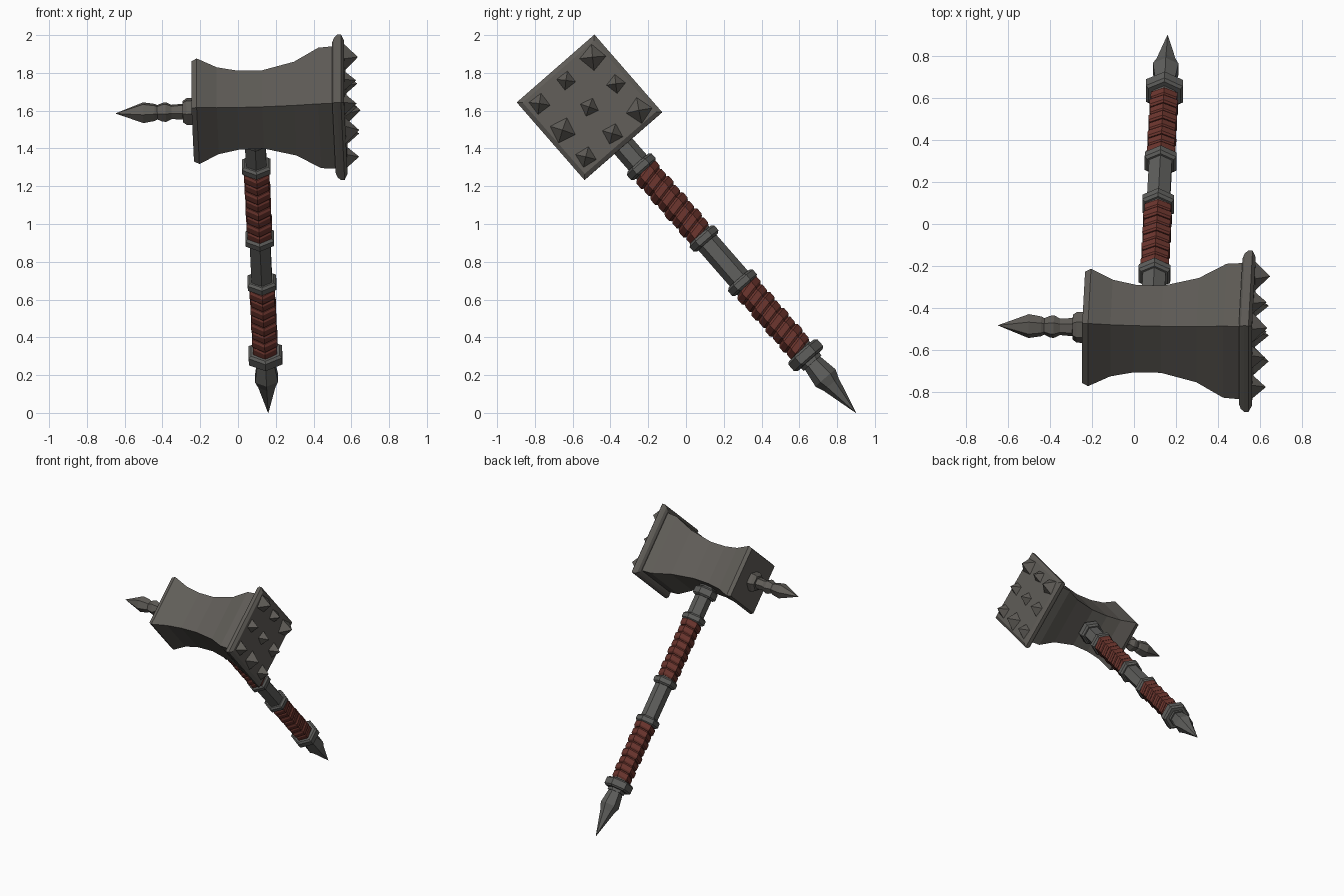
import bpy, bmesh, math, random
from mathutils import Vector, Matrix

if "Cube" in bpy.data.objects:
    bpy.data.objects.remove(bpy.data.objects["Cube"])

random.seed(4)

def material(name, col):
    m = bpy.data.materials.new(name)
    m.diffuse_color = (*col, 1)
    m.use_nodes = True
    m.node_tree.nodes["Principled BSDF"].inputs["Base Color"].default_value = m.diffuse_color
    return m

STEEL = material("warm dark steel", (0.118, 0.110, 0.098))
IRON = material("cool dark iron", (0.112, 0.112, 0.106))
LEATHER = material("red leather", (0.150, 0.036, 0.027))

# Hammer frame: origin in the head, local z up the handle, local x along the head
tip = Vector((0.16, 0.90, 0.0))
centre = Vector((0.083, -0.50, 1.605))
ez = (centre - tip).normalized()
ex = (Vector((1, 0, 0)) - ez * ez.x).normalized()
ey = ez.cross(ex)
L = (centre - tip).length
FRAME = Matrix.Translation(centre) @ Matrix((ex, ey, ez)).transposed().to_4x4()

def finish(name, bm, mat):
    bmesh.ops.recalc_face_normals(bm, faces=bm.faces)
    me = bpy.data.meshes.new(name)
    bm.to_mesh(me)
    bm.free()
    me.materials.append(mat)
    ob = bpy.data.objects.new(name, me)
    ob.matrix_world = FRAME
    bpy.context.collection.objects.link(ob)
    return ob

def lathe(bm, profile, sides, axis, turn, tilt=0.0):
    """Flat-sided turned shape; profile is (position along axis, corner radius)."""
    rings = []
    for p, r in profile:
        ring = []
        for i in range(sides):
            a = math.radians(turn) + 2 * math.pi * i / sides
            c, s = r * math.cos(a), r * math.sin(a)
            co = (p, c, s) if axis == 'x' else (c, s, p + tilt * s)
            ring.append(bm.verts.new(co))
        rings.append(ring)
    for a, b in zip(rings, rings[1:]):
        for i in range(sides):
            j = (i + 1) % sides
            bm.faces.new((a[i], a[j], b[j], b[i]))
    bm.faces.new(rings[0][::-1])
    bm.faces.new(rings[-1])

def part(name, profile, mat, sides=6, axis='z', turn=30):
    bm = bmesh.new()
    lathe(bm, profile, sides, axis, turn)
    return finish(name, bm, mat)

def square(profile):
    return [(p, a * math.sqrt(2)) for p, a in profile]

def grip(profile):
    return [(t - L, r) for t, r in profile]

# Head: waisted square block
part("hammer_head", square([(-0.323, 0.188), (-0.295, 0.198), (-0.19, 0.163), (-0.08, 0.148),
                            (0.05, 0.147), (0.22, 0.176), (0.35, 0.226), (0.43, 0.23)]),
     STEEL, 4, 'x', 45)

# Striking plate with bevelled rim
part("striking_plate", square([(0.425, 0.245), (0.435, 0.262), (0.452, 0.273), (0.472, 0.273),
                               (0.488, 0.25)]), STEEL, 4, 'x', 45)

# Nine pyramid studs
bm = bmesh.new()
large = {(1, 1), (-1, 0), (1, -1)}
small = {(0, 1), (0, 0), (1, 0)}
for i in (-1, 0, 1):
    for j in (-1, 0, 1):
        r = 0.074 if (i, j) in large else 0.054 if (i, j) in small else 0.06
        h = 0.5 * r + 0.034
        turn = math.radians(45 + random.uniform(-18, 18))
        base = [bm.verts.new((0.484, 0.187 * i + r * math.cos(turn + k * math.pi / 2),
                              0.187 * j + r * math.sin(turn + k * math.pi / 2))) for k in range(4)]
        peak = bm.verts.new((0.488 + h, 0.187 * i, 0.187 * j))
        bm.faces.new(base)
        for k in range(4):
            bm.faces.new((base[k], base[(k + 1) % 4], peak))
finish("studs", bm, STEEL)

# Rear spike with its socket
part("rear_socket", [(-0.31, 0.075), (-0.355, 0.075), (-0.375, 0.06), (-0.376, 0.045)], STEEL, 6, 'x', 30)
part("rear_spike", [(-0.36, 0.045), (-0.435, 0.04), (-0.465, 0.055), (-0.485, 0.052), (-0.51, 0.04),
                    (-0.525, 0.048), (-0.585, 0.058), (-0.73, 0.001)], STEEL, 6, 'x', 30)

# Handle shaft
part("shaft", grip([(0.35, 0.063), (2.02, 0.063)]), IRON)

# Collars along the shaft
for n, (t, r, w) in enumerate([(0.405, 0.102, 0.035), (0.915, 0.087, 0.028),
                               (1.225, 0.087, 0.028), (1.73, 0.087, 0.028), (1.935, 0.087, 0.035)]):
    part(f"collar_{n + 1}", grip([(t - w, r - 0.014), (t - w + 0.012, r),
                                  (t + w - 0.012, r), (t + w, r - 0.014)]), IRON)

# Pommel spike
part("pommel_spike", grip([(0.0, 0.001), (0.2, 0.052), (0.245, 0.07), (0.36, 0.052), (0.38, 0.052)]), IRON)

# Leather wraps: stacked slanted bands
for name, t0, t1 in (("lower_wrap", 0.44, 0.89), ("upper_wrap", 1.25, 1.705)):
    bm = bmesh.new()
    count = 8
    step = (t1 - t0) / count
    for k in range(count):
        a = t0 + k * step
        r = 0.078 if k % 2 else 0.073
        lathe(bm, grip([(a, r - 0.009), (a + 0.2 * step, r), (a + 0.8 * step, r), (a + step, r - 0.009)]),
              6, 'z', 30, 0.2)
    finish(name, bm, LEATHER)
